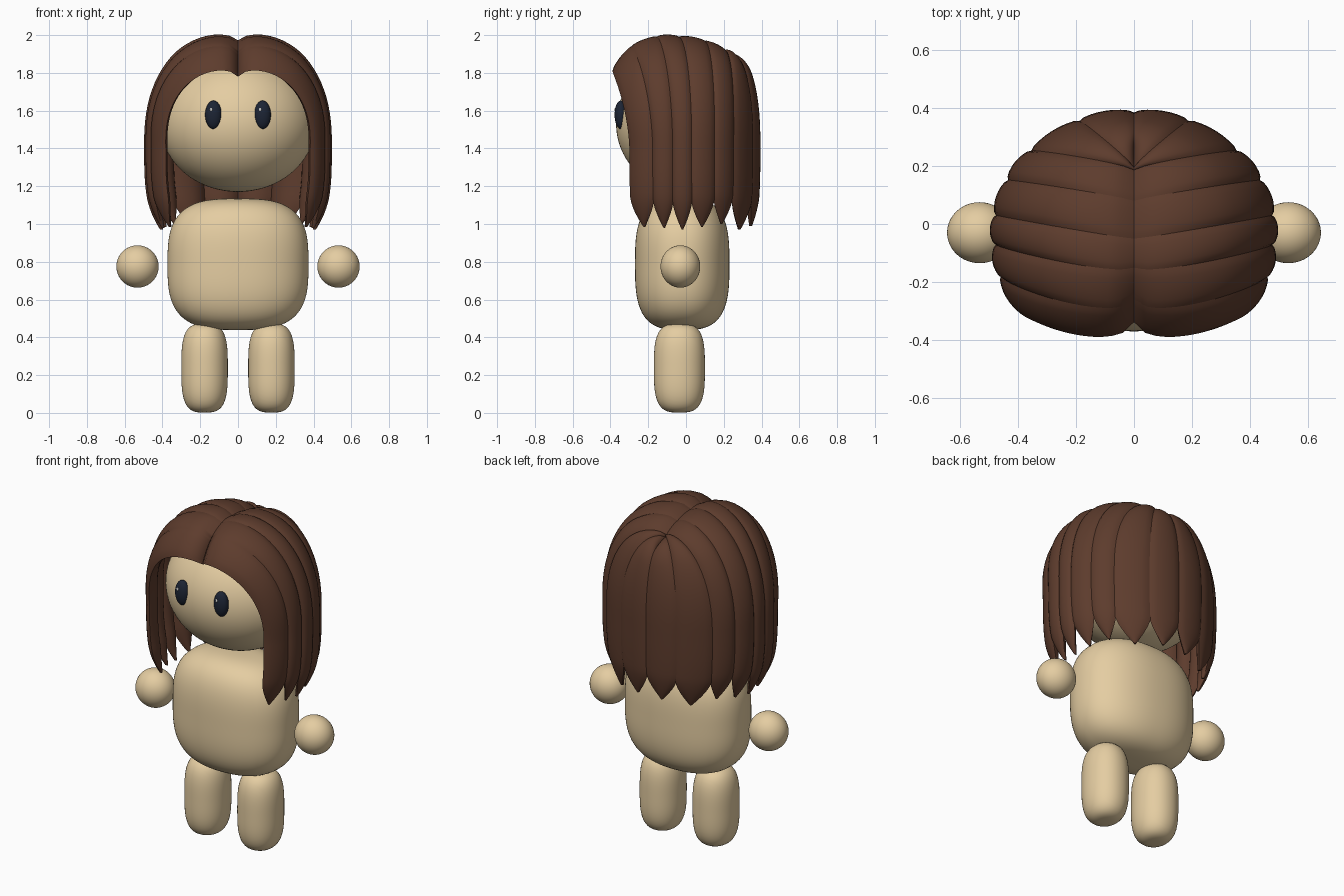
import bpy, bmesh, math
from mathutils import Vector

if "Cube" in bpy.data.objects:
    bpy.data.objects.remove(bpy.data.objects["Cube"])


def material(name, rgb):
    m = bpy.data.materials.new(name)
    m.diffuse_color = (*rgb, 1)
    m.use_nodes = True
    m.node_tree.nodes["Principled BSDF"].inputs["Base Color"].default_value = m.diffuse_color
    return m


SKIN = material("skin", (0.78, 0.61, 0.36))
HAIR = material("hair_brown", (0.11, 0.045, 0.026))
DARK = material("eye_dark", (0.012, 0.018, 0.035))
WHITE = material("highlight", (0.9, 0.9, 0.9))


def finish(name, bm, mat):
    bmesh.ops.recalc_face_normals(bm, faces=bm.faces)
    me = bpy.data.meshes.new(name)
    bm.to_mesh(me)
    bm.free()
    me.materials.append(mat)
    ob = bpy.data.objects.new(name, me)
    bpy.context.collection.objects.link(ob)
    bpy.context.view_layer.objects.active = ob
    ob.select_set(True)
    bpy.ops.object.shade_smooth_by_angle(angle=math.radians(50))
    ob.select_set(False)
    return ob


def blob(name, centre, radii, mat, plan=2.0, side=2.0, cuts=15):
    """Superellipsoid: exponent 2 is round, larger is boxier, in plan and in side profile."""
    bm = bmesh.new()
    bmesh.ops.create_cube(bm, size=2)
    bmesh.ops.subdivide_edges(bm, edges=bm.edges[:], cuts=cuts, use_grid_fill=True)
    for v in bm.verts:
        d = Vector([math.tan(c * math.pi / 4) for c in v.co])
        r = (abs(d.x) ** plan + abs(d.y) ** plan) ** (1 / plan)
        d /= (r ** side + abs(d.z) ** side) ** (1 / side)
        v.co = Vector(centre) + Vector(d[i] * radii[i] for i in range(3))
    return finish(name, bm, mat)


# Head and body
blob("head", (0, 0, 1.53), (0.41, 0.37, 0.36), SKIN, cuts=23)
blob("body", (0, -0.02, 0.787), (0.373, 0.25, 0.348), SKIN, plan=2.25, side=3.1, cuts=23)

# Paired limbs and eyes
for side, s in (("left", -1), ("right", 1)):
    blob(side + "_leg", (s * 0.177, -0.035, 0.237), (0.123, 0.135, 0.235), SKIN, plan=2.1, side=3.3)
    blob(side + "_hand", (s * 0.532, -0.03, 0.775), (0.112, 0.105, 0.112), SKIN)
    blob(side + "_eye", (s * 0.13, -0.345, 1.578), (0.044, 0.033, 0.075), DARK)
    blob(side + "_eye_highlight", (s * 0.13 - 0.012, -0.373, 1.605), (0.008, 0.006, 0.01), WHITE, cuts=5)

# Hair strand borders: parting y, parting z, rim x, rim y, lift and forward push beside the parting
BORDERS = [
    (-0.335, 1.785, 0.385, -0.295, 0.060, 0.022),
    (-0.260, 1.900, 0.455, -0.175, 0.060, 0.022),
    (-0.150, 1.962, 0.472, -0.070, 0.042, 0.010),
    (-0.050, 1.965, 0.472, 0.030, 0.036, 0),
    (0.080, 1.945, 0.430, 0.150, 0.034, 0),
    (0.185, 1.900, 0.350, 0.250, 0.028, 0),
    (0.195, 1.890, 0.185, 0.352, 0.022, 0),
    (0.260, 1.855, 0.000, 0.380, 0.008, 0),
]
TIPS = [0.985, 0.98, 0.97, 0.985, 1.0, 0.97, 0.99]
ARC, DROP, ACROSS, RIM_Z = 22, 16, 8, 1.4


def outward(p):
    return (p - Vector((0, 0, min(p.z, 1.45)))).normalized()


def border_point(b, u, v, tip):
    """u runs over the crown arc, v down the hanging length."""
    py, pz, rx, ry, lift, push = b
    a = u * math.pi / 2
    h, c = math.sin(a) ** 0.89, max(math.cos(a), 0) ** 0.89
    p = Vector((rx * h, py + (ry - py) * h, RIM_Z + (pz - RIM_Z) * c))
    hump = max(0, math.sin(math.pi * u ** 0.45)) ** 1.3
    p += (outward(p) * lift + Vector((0, -push, 0))) * hump
    return Vector((p.x * (1 - 0.14 * v ** 3), p.y * (1 - 0.06 * v ** 3), p.z + (tip - RIM_Z) * v))


def strand(name, b0, b1, tip, s):
    bm = bmesh.new()
    rings = []
    steps = [(i / ARC, 0) for i in range(ARC + 1)] + [(1, j / DROP) for j in range(1, DROP + 1)]
    for u, v in steps:
        p0, p1 = border_point(b0, u, v, tip), border_point(b1, u, v, tip)
        taper = max(0, (v - 0.62) / 0.38)
        width = 1.08 * (1 - 0.93 * taper ** 1.6)
        thick = (0.4 + 0.6 * min(1, u * 2.5)) * (1 - 0.75 * taper ** 1.5)
        outer, inner = [], []
        for k in range(ACROSS + 1):
            f = k / ACROSS
            p = p0.lerp(p1, 0.5 + (f - 0.5) * width)
            n = outward(p)
            bulge = max(0, math.sin(math.pi * f)) ** 0.6 * thick
            outer.append(p + n * 0.025 * bulge)
            inner.append(p - n * 0.04 * bulge)
        ring = outer + inner[-2:0:-1]
        rings.append([bm.verts.new((s * q.x, q.y, q.z)) for q in ring])
    m = len(rings[0])
    for r0, r1 in zip(rings, rings[1:]):
        for k in range(m):
            bm.faces.new((r0[k], r0[(k + 1) % m], r1[(k + 1) % m], r1[k]))
    bm.faces.new(rings[0])
    bm.faces.new(rings[-1])
    finish(name, bm, HAIR)


# Hair, fanned out from the parting on both sides
for side, s in (("left", -1), ("right", 1)):
    for i, tip in enumerate(TIPS):
        strand(f"{side}_hair_strand_{i + 1}", BORDERS[i], BORDERS[i + 1], tip, s)
